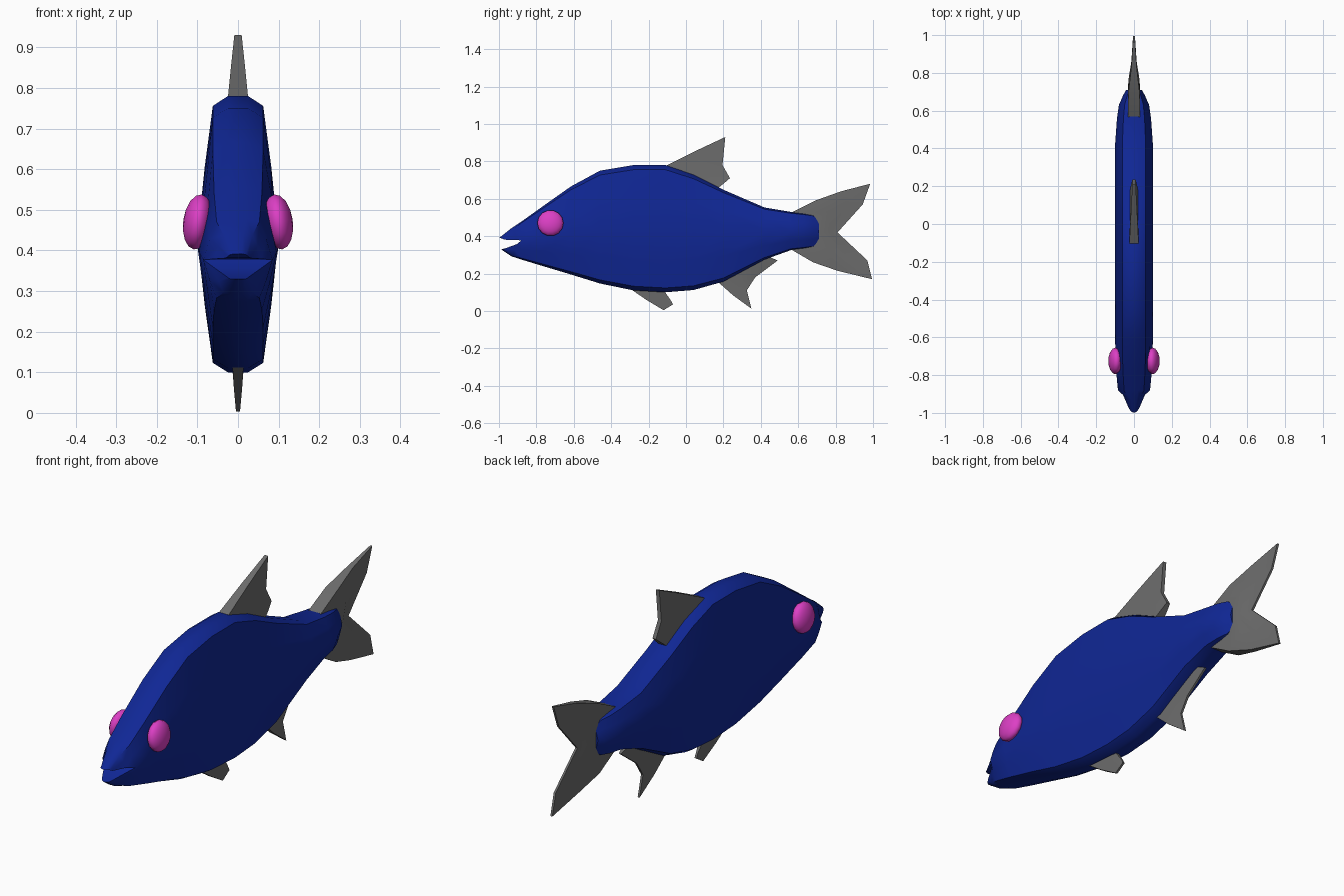
import bpy, bmesh, math

if "Cube" in bpy.data.objects:
    bpy.data.objects.remove(bpy.data.objects["Cube"])


def material(name, rgb):
    m = bpy.data.materials.new(name)
    m.diffuse_color = (*rgb, 1)
    m.use_nodes = True
    m.node_tree.nodes["Principled BSDF"].inputs["Base Color"].default_value = m.diffuse_color
    return m


BLUE = material("deep blue", (0.005, 0.02, 0.30))
GREY = material("fin grey", (0.15, 0.15, 0.15))
PINK = material("eye pink", (0.72, 0.05, 0.56))


def finish(bm, name, mat, angle):
    bmesh.ops.recalc_face_normals(bm, faces=bm.faces)
    me = bpy.data.meshes.new(name)
    bm.to_mesh(me)
    bm.free()
    me.materials.append(mat)
    ob = bpy.data.objects.new(name, me)
    bpy.context.collection.objects.link(ob)
    bpy.ops.object.select_all(action='DESELECT')
    bpy.context.view_layer.objects.active = ob
    ob.select_set(True)
    bpy.ops.object.shade_smooth_by_angle(angle=math.radians(angle))
    return ob


# Unit half cross-section from one flank over the ridge to the other
ARC = [(-1, 0), (-.82, .5), (-.62, .93), (-.25, 1), (.25, 1), (.62, .93), (.82, .5), (1, 0)]


def arc(bm, y, w, mid, edge, sweep=0):
    """Half ring; sweep pulls the flanks backwards."""
    return [bm.verts.new((w * x, y + sweep * x * x, mid + (edge - mid) * t)) for x, t in ARC]


def bridge(bm, a, b, closed):
    n = len(a)
    for i in range(n if closed else n - 1):
        j = (i + 1) % n
        bm.faces.new((a[i], a[j], b[j], b[i]))


# Body stations: y, half width, widest height, top, bottom
STATIONS = [
    (-.88, .085, .377, .478, .275), (-.775, .095, .395, .553, .243),
    (-.615, .10, .41, .666, .195), (-.46, .10, .42, .75, .147),
    (-.28, .10, .43, .78, .11), (-.11, .10, .43, .78, .10),
    (.04, .10, .43, .728, .112), (.20, .10, .43, .648, .157),
    (.42, .10, .425, .553, .275), (.56, .09, .425, .53, .325),
    (.63, .08, .425, .522, .333), (.68, .058, .425, .515, .34),
    (.71, .042, .425, .49, .365)]
bm = bmesh.new()
rings = []
for y, w, mid, top, bot in STATIONS:
    up, low = arc(bm, y, w, mid, top), arc(bm, y, w, mid, bot)
    bmesh.ops.delete(bm, geom=[low[0], low[-1]], context='VERTS')
    low = [up[0]] + low[1:-1] + [up[-1]]
    rings.append((up, low))
for (u0, l0), (u1, l1) in zip(rings, rings[1:]):
    bridge(bm, u0, u1, False)
    bridge(bm, l0, l1, False)
bm.faces.new(rings[-1][0] + rings[-1][1][-2:0:-1])
# Upper and lower jaws continue the two halves of the first ring
JAWS = [(rings[0][0], [(-.935, .058, .379, .443), (-1, .03, .381, .391)]),
        (rings[0][1], [(-.935, .058, .357, .292), (-.99, .03, .337, .329)])]
for prev, tips in JAWS:
    for y, w, mid, edge in tips:
        cur = arc(bm, y, w, mid, edge, .03)
        bridge(bm, prev, cur, True)
        prev = cur
    bm.faces.new(prev)
finish(bm, "body", BLUE, 40)


def fin(name, rows, thick):
    """Thin fin from rows of (y, z) running root to tip, with half thicknesses."""
    bm = bmesh.new()
    sides = [[[bm.verts.new((s * t, y, z)) for (y, z), t in zip(row, thick)] for row in rows]
             for s in (1, -1)]
    for g in sides:
        for a, b in zip(g, g[1:]):
            bridge(bm, a, b, False)
    r, l = sides
    bridge(bm, r[0], l[0], False)
    bridge(bm, r[-1], l[-1], False)
    for k in (0, -1):
        bridge(bm, [row[k] for row in r], [row[k] for row in l], False)
    finish(bm, name, GREY, 40)


fin("dorsal_fin", [[(-.11, .775), (.05, .855), (.21, .93)],
                   [(0, .70), (.10, .74), (.195, .78)],
                   [(.15, .64), (.20, .68), (.235, .71)]], (.025, .017, .009))
fin("tail_fin", [[(.56, .525), (.69, .59), (.83, .64), (.985, .68)],
                 [(.69, .48), (.76, .53), (.86, .57), (.945, .57)],
                 [(.69, .42), (.73, .42), (.77, .42), (.81, .42)],
                 [(.69, .37), (.76, .33), (.86, .28), (.97, .27)],
                 [(.56, .33), (.68, .26), (.81, .215), (.995, .17)]], (.032, .03, .014, .005))
fin("pelvic_fin", [[(-.30, .12), (-.21, .058), (-.12, .004)],
                   [(-.20, .12), (-.14, .07), (-.07, .035)],
                   [(-.12, .12), (-.115, .105), (-.08, .055)]], (.014, .01, .005))
fin("anal_fin", [[(.16, .165), (.25, .085), (.35, .012)],
                 [(.27, .21), (.30, .16), (.325, .11)],
                 [(.34, .25), (.36, .215), (.37, .18)],
                 [(.42, .30), (.455, .285), (.49, .27)]], (.018, .012, .005))

# Eyes
for side, s in (("right", 1), ("left", -1)):
    bm = bmesh.new()
    bmesh.ops.create_uvsphere(bm, u_segments=14, v_segments=8, radius=1)
    eye = finish(bm, side + "_eye", PINK, 40)
    eye.scale = (.07, .07, .036)
    eye.rotation_euler = (0, s * math.radians(82), 0)
    eye.location = (s * .099, -.725, .47)
